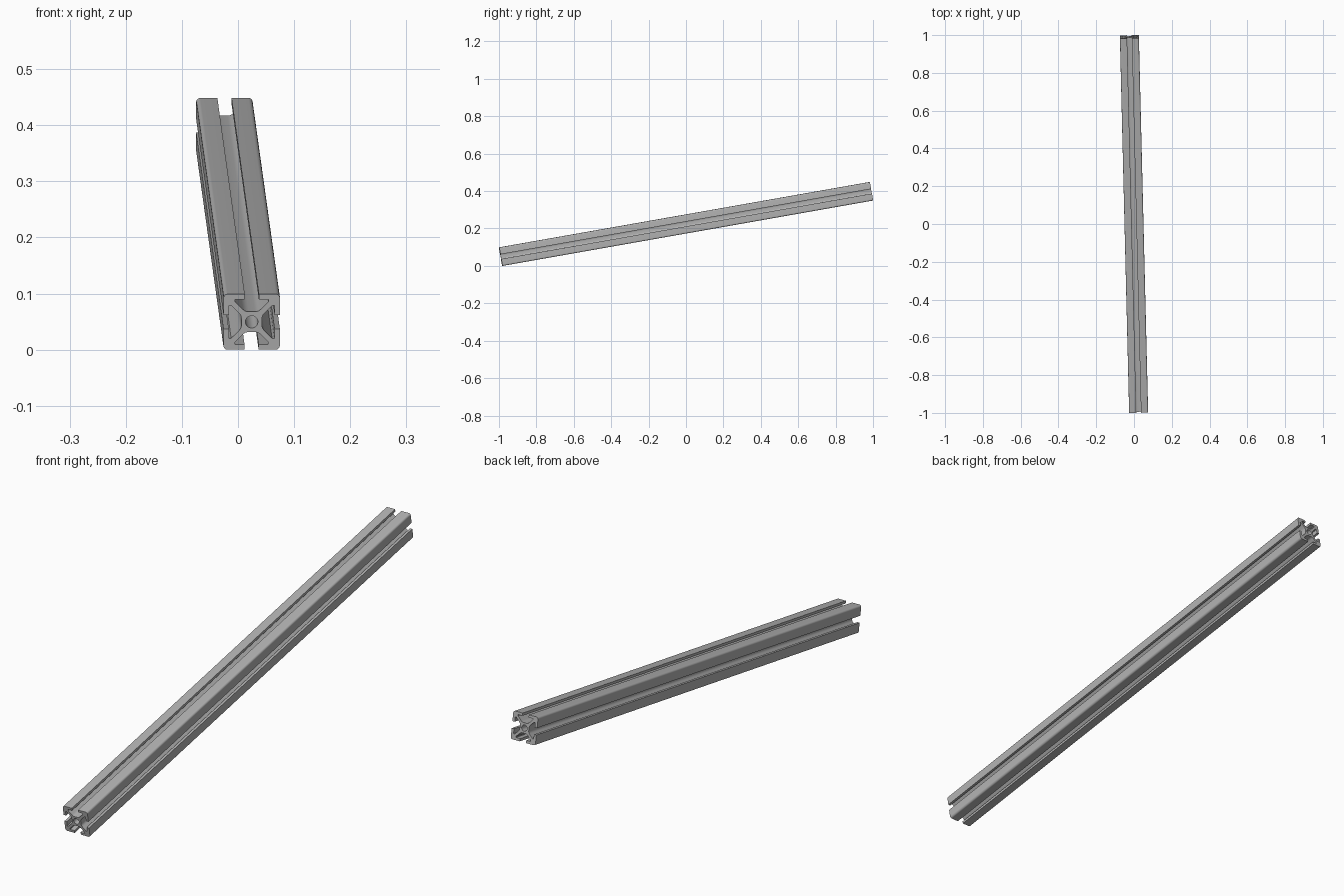
import bpy, bmesh
from math import radians, sin, cos, pi
from mathutils import Matrix, Vector

cube = bpy.data.objects.get("Cube")
if cube:
    bpy.data.objects.remove(cube, do_unlink=True)

UNIT = 0.1006 / 20      # section is drawn on a 20-unit square
LENGTH = 2.013
FLOOR, SPOKE = 3.65, 1.35

# Material
grey = bpy.data.materials.new("aluminium grey")
grey.use_nodes = True
colour = (0.45, 0.45, 0.45, 1)
grey.diffuse_color = colour
grey.node_tree.nodes["Principled BSDF"].inputs["Base Color"].default_value = colour


def arc(cx, cy, r, a0, a1, n):
    return [Vector((cx + r * cos(a0 + (a1 - a0) * i / n),
                    cy + r * sin(a0 + (a1 - a0) * i / n))) for i in range(n + 1)]


def fillet(a, b, c, n=5):
    return [a * (1 - t) ** 2 + b * 2 * t * (1 - t) + c * t * t
            for t in (i / n for i in range(n + 1))]


# Half of one corner: slot floor, spoke, undercut, lip, half of the rounded corner
bend = FLOOR - SPOKE
half = fillet(Vector((bend - 1.2, FLOOR)), Vector((bend, FLOOR)),
              Vector((bend + 0.9, FLOOR + 0.9)))
half += [Vector(p) for p in ((5.9, 5.9 + SPOKE), (5.9, 8.1), (2.5, 8.1), (2.5, 10))]
half += arc(8.5, 8.5, 1.5, pi / 2, pi / 4, 4)

# Mirror across the diagonal, then repeat around the centre
corner = half + [Vector((p.y, p.x)) for p in reversed(half[:-1])]
outline = [Matrix.Rotation(-k * pi / 2, 2) @ p for k in range(4) for p in corner]
bore = arc(0, 0, 2.2, 0, 2 * pi, 28)[:-1]

# Filled section, extruded along its length
section = bpy.data.curves.new("rail_section", "CURVE")
section.dimensions = "2D"
section.fill_mode = "BOTH"
section.extrude = LENGTH / 2
for loop in (outline, bore):
    spline = section.splines.new("POLY")
    spline.points.add(len(loop) - 1)
    for point, p in zip(spline.points, loop):
        point.co = (p.x * UNIT, p.y * UNIT, 0, 1)
    spline.use_cyclic_u = True
helper = bpy.data.objects.new("rail_section", section)
bpy.context.collection.objects.link(helper)
depsgraph = bpy.context.evaluated_depsgraph_get()
mesh = bpy.data.meshes.new_from_object(helper.evaluated_get(depsgraph))
bpy.data.objects.remove(helper, do_unlink=True)

# Weld caps to walls
bm = bmesh.new()
bm.from_mesh(mesh)
bmesh.ops.remove_doubles(bm, verts=bm.verts, dist=0.00001)
bmesh.ops.recalc_face_normals(bm, faces=bm.faces)
bm.to_mesh(mesh)
bm.free()
mesh.materials.clear()
mesh.materials.append(grey)

# Slotted rail, pitched up towards the back and turned slightly
rail = bpy.data.objects.new("slotted_rail", mesh)
bpy.context.collection.objects.link(rail)
rail.rotation_euler = (radians(100), 0, radians(1.41))
rail.location.z = (LENGTH * sin(radians(10)) + 20 * UNIT * cos(radians(10))) / 2

bpy.ops.object.select_all(action="DESELECT")
rail.select_set(True)
bpy.context.view_layer.objects.active = rail
bpy.ops.object.shade_smooth_by_angle(angle=radians(30))
